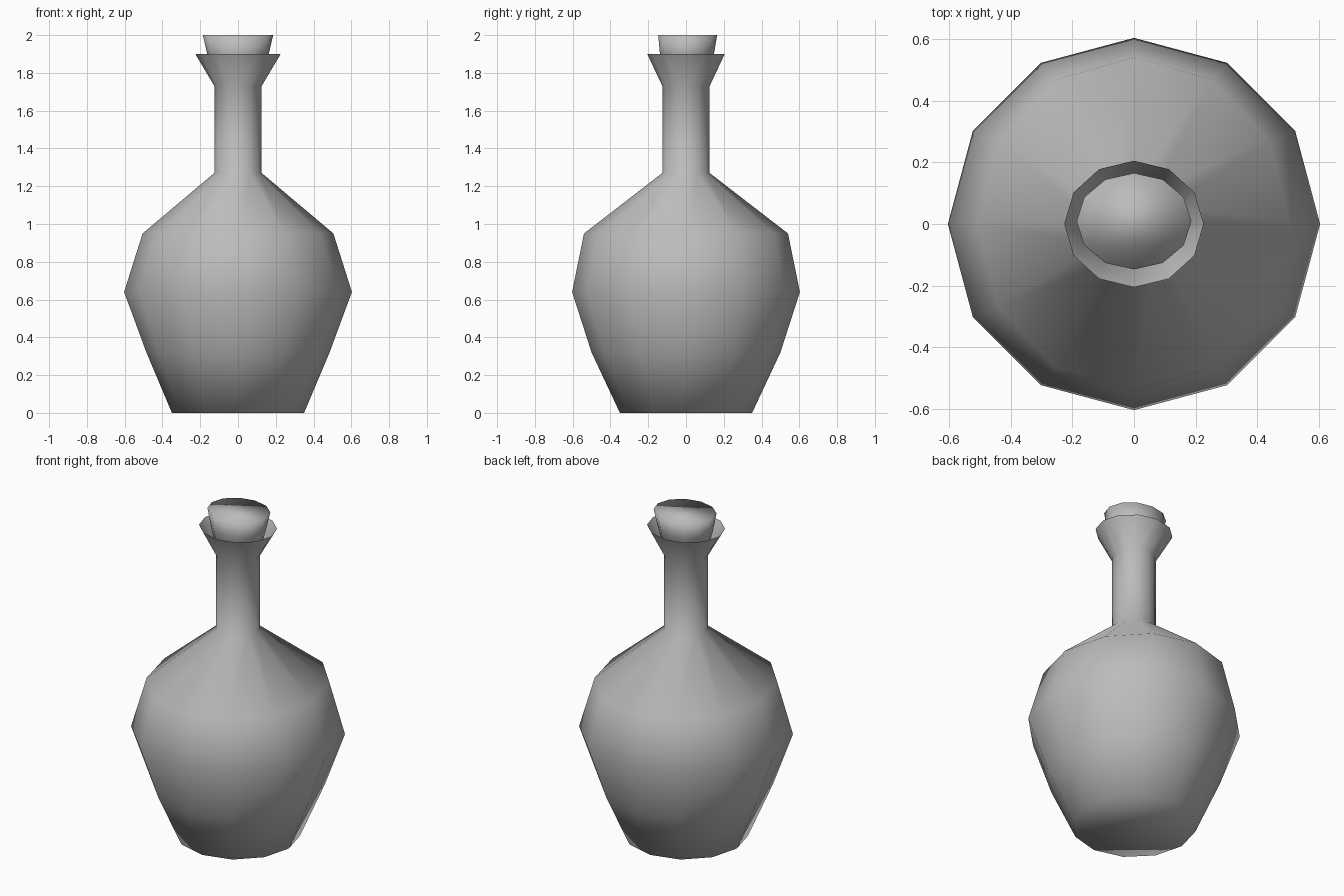
import bpy, bmesh, math

if "Cube" in bpy.data.objects:
    bpy.data.objects.remove(bpy.data.objects["Cube"])

SIDES = 12

glass = bpy.data.materials.new("plain grey")
glass.diffuse_color = (0.5, 0.5, 0.5, 1)
glass.use_nodes = True
glass.node_tree.nodes["Principled BSDF"].inputs["Base Color"].default_value = glass.diffuse_color


def lathe(name, rings, cap_bottom=True, cap_top=True):
    """Join low-poly oval rings (z, x radius, y radius, y offset) into a smooth shell."""
    bm = bmesh.new()
    loops = []
    for z, rx, ry, oy in rings:
        loops.append([bm.verts.new((rx * math.cos(i * math.tau / SIDES),
                                    oy + ry * math.sin(i * math.tau / SIDES), z))
                      for i in range(SIDES)])
    for a, b in zip(loops, loops[1:]):
        for i in range(SIDES):
            j = (i + 1) % SIDES
            bm.faces.new((a[i], a[j], b[j], b[i]))
    if cap_bottom:
        bm.faces.new(loops[0][::-1])
    if cap_top:
        bm.faces.new(loops[-1])
    for f in bm.faces:
        f.smooth = True
    mesh = bpy.data.meshes.new(name)
    bm.to_mesh(mesh)
    bm.free()
    mesh.materials.append(glass)
    obj = bpy.data.objects.new(name, mesh)
    bpy.context.collection.objects.link(obj)
    return obj


# Bottle: foot, belly, shoulder, neck and flared open lip
lathe("bottle", [
    (0.00, 0.35, 0.35, 0),
    (0.32, 0.485, 0.50, 0),
    (0.64, 0.603, 0.603, 0),
    (0.95, 0.505, 0.54, 0),
    (1.27, 0.125, 0.125, 0),
    (1.73, 0.125, 0.125, 0),
    (1.90, 0.226, 0.205, 0),
], cap_top=False)

# Tapered stopper sitting in the lip
lathe("stopper", [
    (1.73, 0.120, 0.115, 0),
    (1.90, 0.163, 0.143, 0.005),
    (2.00, 0.186, 0.156, 0.009),
])
